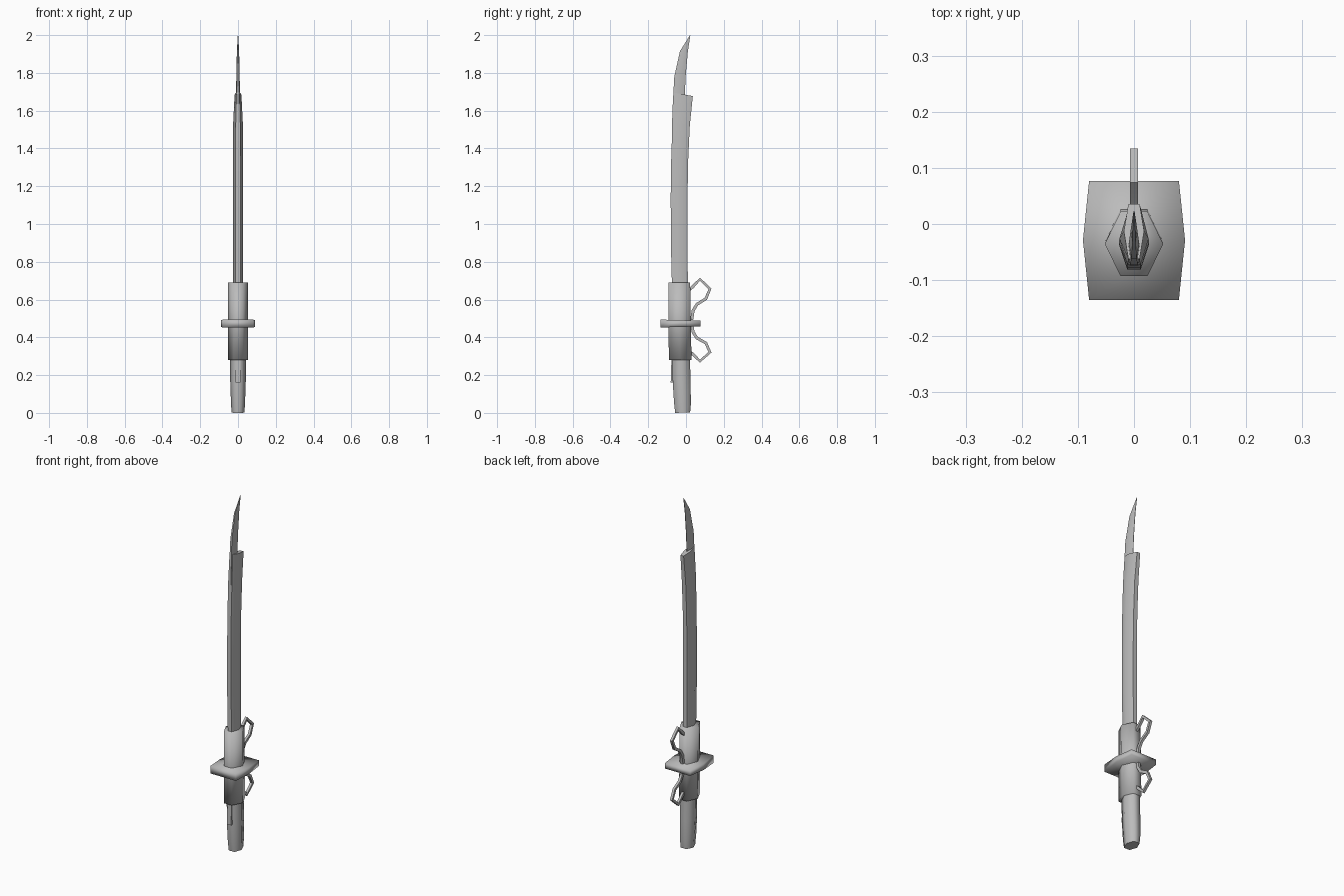
import bpy, bmesh, math
from mathutils import Vector

old = bpy.data.objects.get("Cube")
if old:
    bpy.data.objects.remove(old, do_unlink=True)

steel = bpy.data.materials.new("grey")
steel.diffuse_color = (0.5, 0.5, 0.5, 1)
steel.use_nodes = True
steel.node_tree.nodes["Principled BSDF"].inputs["Base Color"].default_value = (0.5, 0.5, 0.5, 1)


def finish(name, bm, angle):
    bmesh.ops.recalc_face_normals(bm, faces=bm.faces)
    mesh = bpy.data.meshes.new(name)
    bm.to_mesh(mesh)
    bm.free()
    mesh.materials.append(steel)
    obj = bpy.data.objects.new(name, mesh)
    bpy.context.collection.objects.link(obj)
    bpy.ops.object.select_all(action="DESELECT")
    obj.select_set(True)
    bpy.context.view_layer.objects.active = obj
    bpy.ops.object.shade_smooth_by_angle(angle=math.radians(angle))
    return obj


def loft(name, rings, angle=70):
    """Join six-sided rings: z, front y, back y, half width, front and back end half width, back drop."""
    bm = bmesh.new()
    loops = []
    for z, yf, yb, w, ef, eb, drop in rings:
        ym = (yf + yb) / 2
        outline = [(ef, yf, z), (w, ym, z - drop / 2), (eb, yb, z - drop)]
        outline += [(-x, y, h) for x, y, h in reversed(outline)]
        loops.append([bm.verts.new(p) for p in outline])
    for low, high in zip(loops, loops[1:]):
        for i in range(6):
            j = (i + 1) % 6
            bm.faces.new((low[i], low[j], high[j], high[i]))
    bm.faces.new(loops[0])
    bm.faces.new(loops[-1])
    return finish(name, bm, angle)


# Handle
loft("handle", [
    (0.00, -0.057, 0.022, 0.034, 0.018, 0.018, -0.003),
    (0.05, -0.063, 0.026, 0.037, 0.020, 0.020, 0),
    (0.16, -0.070, 0.024, 0.041, 0.021, 0.021, 0),
    (0.30, -0.072, 0.021, 0.042, 0.021, 0.021, 0)])

# Collar around the guard
loft("collar", [
    (0.28, -0.091, 0.029, 0.052, 0.024, 0.024, 0),
    (0.69, -0.093, 0.022, 0.052, 0.024, 0.024, 0)], 180)

# Guard plate
loft("guard", [
    (0.452, -0.135, 0.077, 0.091, 0.080, 0.080, -0.006),
    (0.494, -0.135, 0.077, 0.091, 0.080, 0.080, 0.006)], 180)

# Sheath, gently curved
loft("sheath", [
    (0.66, -0.074, 0.010, 0.027, 0.012, 0.012, 0),
    (0.90, -0.080, 0.008, 0.027, 0.012, 0.012, 0),
    (1.15, -0.081, 0.008, 0.027, 0.012, 0.012, 0),
    (1.35, -0.078, 0.012, 0.027, 0.012, 0.012, 0),
    (1.53, -0.072, 0.020, 0.026, 0.012, 0.012, 0.01),
    (1.695, -0.062, 0.036, 0.018, 0.010, 0.010, 0.018)])

# Tang on the front of the handle
loft("tang", [
    (0.16, -0.081, -0.02, 0.013, 0.013, 0.013, 0),
    (0.29, -0.077, -0.02, 0.013, 0.013, 0.013, 0)], 30)

# Blade, with a thick front spine and a sharp back edge
loft("blade", [
    (1.50, -0.074, -0.015, 0.012, 0.008, 0.001, 0),
    (1.60, -0.072, -0.010, 0.011, 0.007, 0.001, 0),
    (1.78, -0.062, -0.002, 0.009, 0.005, 0.001, 0),
    (1.915, -0.032, 0.010, 0.006, 0.003, 0.001, 0),
    (2.00, 0.021, 0.023, 0.001, 0.001, 0.001, 0)], 30)


def cord(name, path, half_width=0.007, half_depth=0.008):
    """Sweep a rectangular section along a path of y, z points."""
    bm = bmesh.new()
    pts = [Vector((0, y, z)) for y, z in path]
    loops = []
    for i, p in enumerate(pts):
        a = (p - pts[max(i - 1, 0)]).normalized()
        b = (pts[min(i + 1, len(pts) - 1)] - p).normalized()
        along = (a + b).normalized()
        out = Vector((0, -along.z, along.y)) * half_depth
        side = Vector((half_width, 0, 0))
        loops.append([bm.verts.new(p + s) for s in (out + side, out - side, -out - side, -out + side)])
    for low, high in zip(loops, loops[1:]):
        for i in range(4):
            j = (i + 1) % 4
            bm.faces.new((low[i], low[j], high[j], high[i]))
    bm.faces.new(loops[0])
    bm.faces.new(loops[-1])
    return finish(name, bm, 50)


# Cord loops above and below the guard
loop = [(0.01, 0.165), (0.035, 0.185), (0.074, 0.226), (0.127, 0.175), (0.105, 0.122),
        (0.058, 0.093), (0.038, 0.06), (0.03, 0.01)]
for name, way in (("upper_cord", 1), ("lower_cord", -1)):
    cord(name, [(y, 0.482 + way * h * (1 if way > 0 else 0.92)) for y, h in loop])
